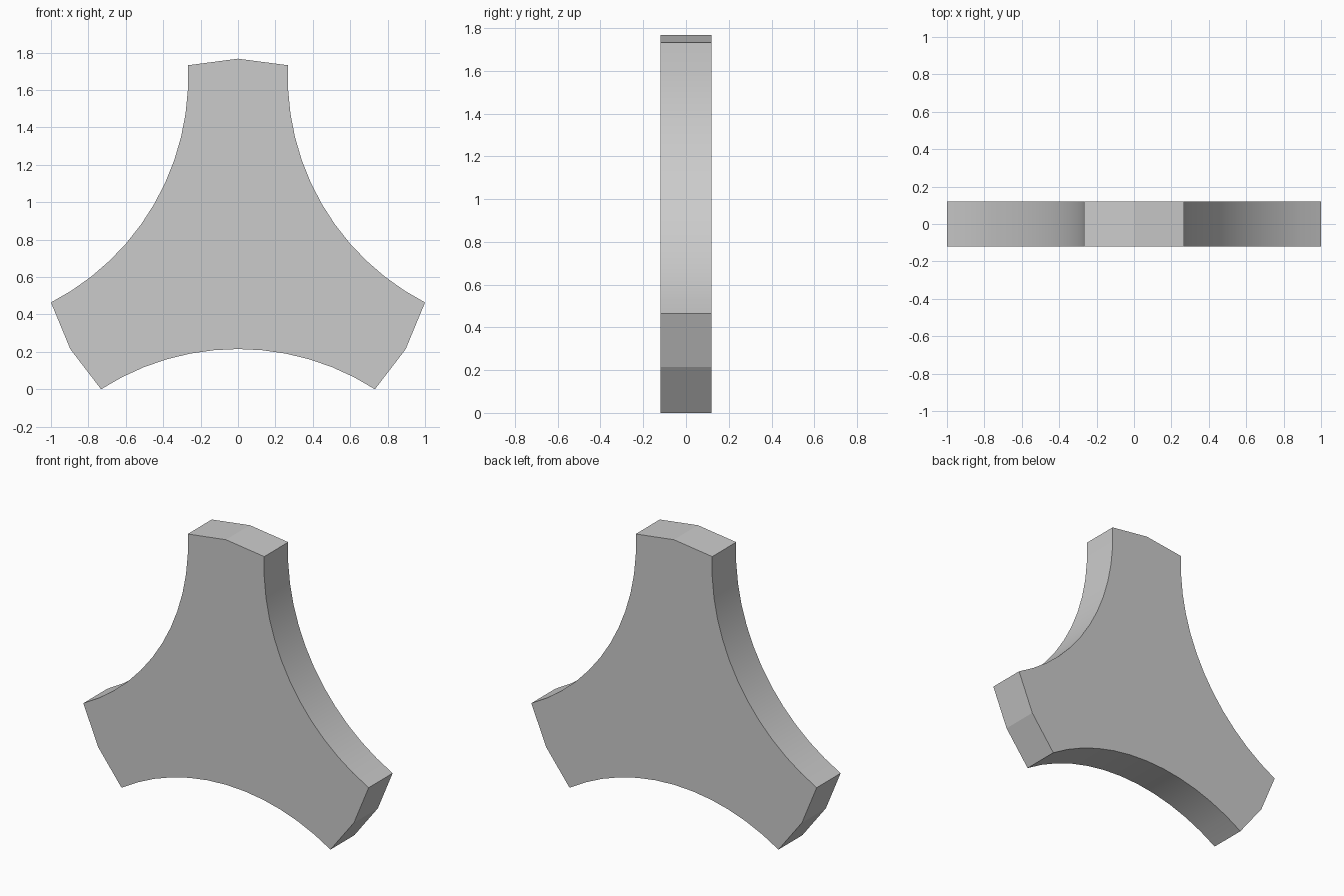
import bpy, bmesh
from math import sin, cos, asin, radians, pi
from mathutils import Vector

if "Cube" in bpy.data.objects:
    bpy.data.objects.remove(bpy.data.objects["Cube"])

HALF_THICK = 0.12
CENTRE_Z = 0.732
R_TIP = 1 / cos(radians(15))      # circle holding all blade-end points
R_ARC = 1.354                     # radius of the concave sides
SEGS = 12


def polar(r, a):
    return Vector((r * cos(a), r * sin(a)))


# Outline: three blunt blade ends joined by three concave arcs
half_chord = R_TIP * sin(pi / 4)
half_angle = asin(half_chord / R_ARC)
arc_dist = R_TIP * cos(pi / 4) + R_ARC * cos(half_angle)
outline = []
for k in range(3):
    tip = pi / 2 + k * 2 * pi / 3
    outline += [polar(R_TIP, tip + radians(d)) for d in (-15, 0, 15)]
    gap = tip + pi / 3
    c = polar(arc_dist, gap)
    for i in range(1, SEGS):
        a = gap + pi + half_angle * (1 - 2 * i / SEGS)
        outline.append(c + polar(R_ARC, a))

# Flat three-bladed plate, extruded through its thickness
bm = bmesh.new()
front = bm.faces.new([bm.verts.new((p.x, -HALF_THICK, p.y + CENTRE_Z)) for p in outline])
ext = bmesh.ops.extrude_face_region(bm, geom=[front], use_keep_orig=True)
verts = [g for g in ext["geom"] if isinstance(g, bmesh.types.BMVert)]
bmesh.ops.translate(bm, verts=verts, vec=(0, 2 * HALF_THICK, 0))
bmesh.ops.recalc_face_normals(bm, faces=bm.faces)
low = min(v.co.z for v in bm.verts)
bmesh.ops.translate(bm, verts=bm.verts, vec=(0, 0, -low))
mesh = bpy.data.meshes.new("three_bladed_plate")
bm.to_mesh(mesh)
bm.free()
plate = bpy.data.objects.new("three_bladed_plate", mesh)
bpy.context.collection.objects.link(plate)

# Smooth the arcs, keep blade ends and rims sharp
bpy.context.view_layer.objects.active = plate
plate.select_set(True)
bpy.ops.object.shade_smooth_by_angle(angle=radians(10))
